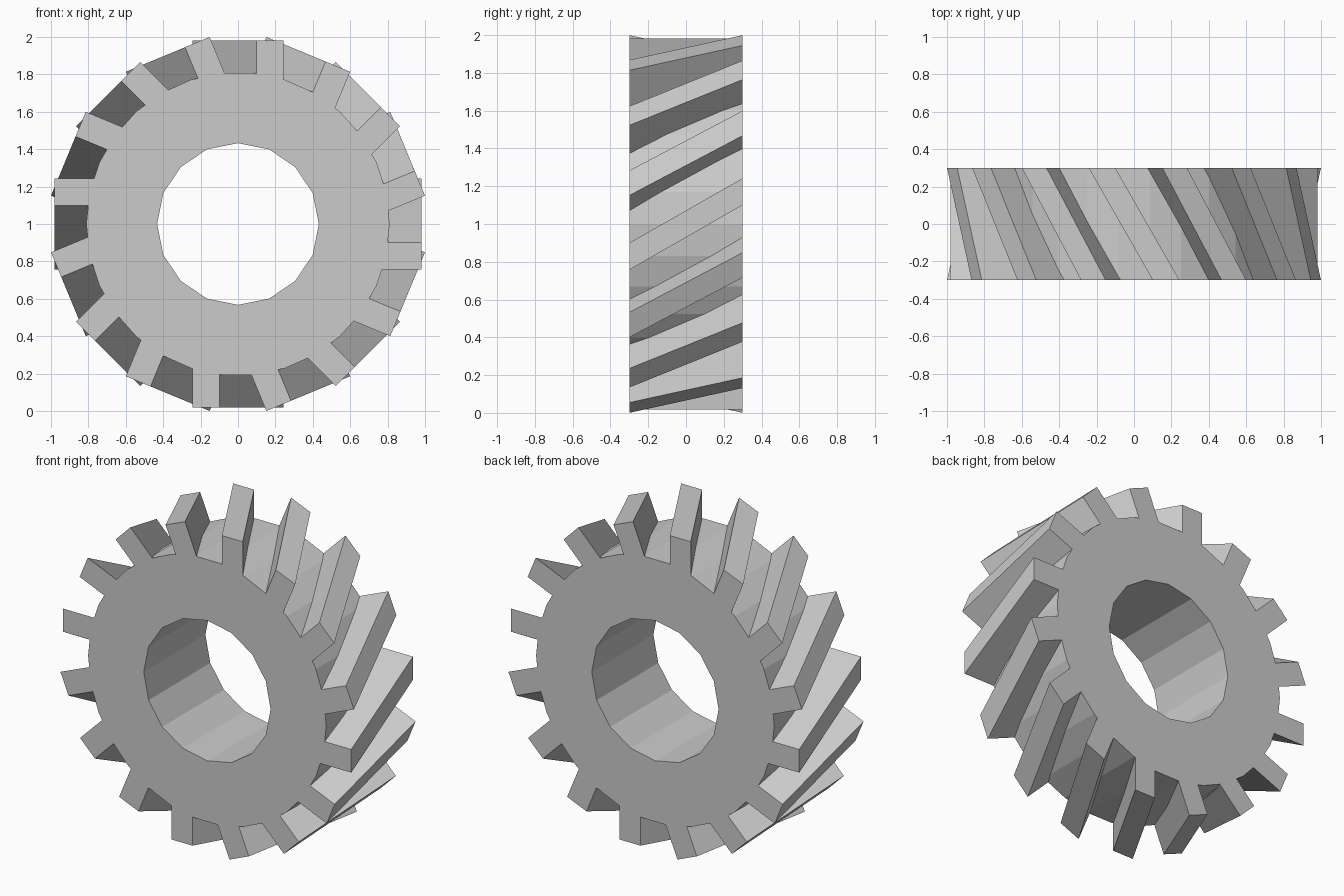
import bpy, bmesh, math
from mathutils import Matrix, Vector

if "Cube" in bpy.data.objects:
    bpy.data.objects.remove(bpy.data.objects["Cube"])

TEETH, HALF = 16, 0.3
CENTRE = Vector((0, 0, 1))


def new_object(name, bm):
    bmesh.ops.recalc_face_normals(bm, faces=bm.faces[:])
    mesh = bpy.data.meshes.new(name)
    bm.to_mesh(mesh)
    bm.free()
    ob = bpy.data.objects.new(name, mesh)
    bpy.context.collection.objects.link(ob)
    return ob


def prism(bm, front, back, y0, y1):
    """Closed prism between two (x, z) outlines."""
    a = [bm.verts.new(CENTRE + Vector((x, y0, z))) for x, z in front]
    b = [bm.verts.new(CENTRE + Vector((x, y1, z))) for x, z in back]
    bm.faces.new(a)
    bm.faces.new(b[::-1])
    n = len(a)
    for i in range(n):
        bm.faces.new((a[i], b[i], b[(i + 1) % n], a[(i + 1) % n]))
    return a + b


def circle(sides, r):
    return [(r * math.cos(2 * math.pi * i / sides), r * math.sin(2 * math.pi * i / sides))
            for i in range(sides)]


def boolean(target, helper, operation):
    mod = target.modifiers.new(operation.lower(), 'BOOLEAN')
    mod.operation, mod.solver, mod.object = operation, 'EXACT', helper
    bpy.context.view_layer.objects.active = target
    bpy.ops.object.modifier_apply(modifier=mod.name)
    bpy.data.objects.remove(helper)


# Gear body: 30-sided disc
bm = bmesh.new()
prism(bm, circle(30, 0.811), circle(30, 0.811), -HALF, HALF)
gear = new_object("helical_gear", bm)

# Slanted teeth: straight sheared bars, offset to one side at each end
bm = bmesh.new()
inner, outer, near, far = 0.755, 0.9815, 0.10, 0.2425
front = [(near, inner), (far, inner), (far, outer), (near, outer)]
back = [(x - near - far, z) for x, z in front]
for i in range(TEETH):
    verts = prism(bm, front, back, -HALF, HALF)
    bmesh.ops.rotate(bm, verts=verts, cent=CENTRE,
                     matrix=Matrix.Rotation(2 * math.pi * i / TEETH, 3, 'Y'))
teeth = new_object("teeth", bm)
boolean(gear, teeth, 'UNION')

# Shaft hole: 16-sided bore
bm = bmesh.new()
prism(bm, circle(16, 0.432), circle(16, 0.432), -HALF - 0.1, HALF + 0.1)
bore = new_object("bore_cutter", bm)
boolean(gear, bore, 'DIFFERENCE')
